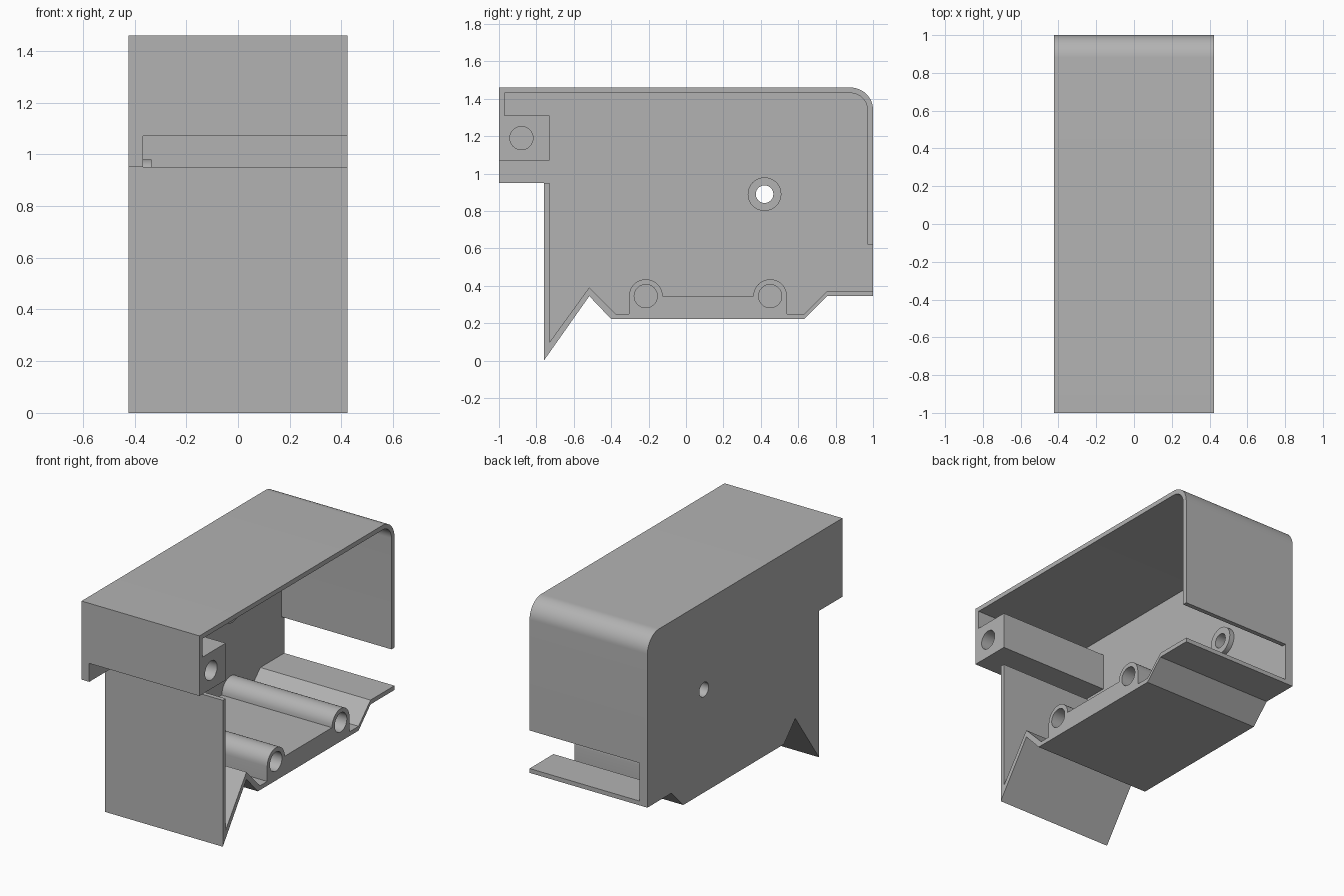
import bpy, bmesh, math

cube = bpy.data.objects.get("Cube")
if cube:
    bpy.data.objects.remove(cube, do_unlink=True)

grey = bpy.data.materials.new("plain grey")
grey.use_nodes = True
grey.diffuse_color = (0.45, 0.45, 0.45, 1)
grey.node_tree.nodes["Principled BSDF"].inputs["Base Color"].default_value = grey.diffuse_color

HALF = 0.423          # half width
INNER = -0.368        # inner face of the closed side wall
EMBED = -0.4          # shells start inside the wall so the union is clean


def arc(y, z, r, start, end, steps=16):
    """Points on an arc in the side plane, angles in degrees."""
    angles = [math.radians(start + (end - start) * i / steps) for i in range(steps + 1)]
    return [(y + r * math.cos(a), z + r * math.sin(a)) for a in angles]


def prism(name, profile, x0, x1):
    """Extrude a side profile of (y, z) points across the width."""
    bm = bmesh.new()
    face = bm.faces.new([bm.verts.new((x0, y, z)) for y, z in profile])
    out = bmesh.ops.extrude_face_region(bm, geom=[face])
    moved = [v for v in out["geom"] if isinstance(v, bmesh.types.BMVert)]
    bmesh.ops.translate(bm, verts=moved, vec=(x1 - x0, 0, 0))
    bmesh.ops.recalc_face_normals(bm, faces=bm.faces[:])
    mesh = bpy.data.meshes.new(name)
    bm.to_mesh(mesh)
    bm.free()
    mesh.materials.append(grey)
    obj = bpy.data.objects.new(name, mesh)
    bpy.context.scene.collection.objects.link(obj)
    return obj


def rod(name, y, z, r, x0, x1):
    return prism(name, arc(y, z, r, 0, 348.75, 31), x0, x1)


def combine(target, part, operation):
    """Apply a boolean and remove the used part."""
    mod = target.modifiers.new(operation, "BOOLEAN")
    mod.operation, mod.solver, mod.object = operation, "EXACT", part
    bpy.context.view_layer.update()
    graph = bpy.context.evaluated_depsgraph_get()
    mesh = bpy.data.meshes.new_from_object(target.evaluated_get(graph))
    target.modifiers.clear()
    target.data = mesh
    bpy.data.objects.remove(part, do_unlink=True)


# Outer curve of the rear corner and the zigzag underside, shared by the parts
corner = arc(0.88, 1.34, 0.12, 90, 0)
underside = [(1, 0.345), (0.755, 0.345), (0.632, 0.222), (-0.4, 0.222),
             (-0.517, 0.345), (-0.76, 0)]

# Closed side wall
housing = prism("housing", [(-0.76, 0.95), (-1, 0.95), (-1, 1.46)] + corner + underside,
                -HALF, INNER)

# Roof, rear wall, and front block in one strip
upper = [(-1, 1.07), (-1, 1.46)] + corner + [(1, 0.62), (0.97, 0.62)]
upper += arc(0.88, 1.34, 0.09, 0, 90)
upper += [(-0.97, 1.43), (-0.97, 1.31), (-0.73, 1.31), (-0.73, 1.07)]
combine(housing, prism("upper_shell", upper, EMBED, HALF), "UNION")

# Lower front wall, zigzag floor and the two tube humps
FRONT_TUBE, REAR_TUBE, TUBE_Z = -0.215, 0.45, 0.345
lower = underside[::-1] + [(1, 0.373), (0.755, 0.373), (0.632, 0.25), (0.54, 0.25)]
lower += arc(REAR_TUBE, TUBE_Z, 0.09, 0, 180)
lower += arc(FRONT_TUBE, TUBE_Z, 0.09, 0, 180)
lower += [(-0.305, 0.25), (-0.377, 0.25), (-0.517, 0.392), (-0.73, 0.098), (-0.73, 0.95),
          (-0.76, 0.95)]
combine(housing, prism("lower_shell", lower, EMBED, HALF), "UNION")

# Round boss inside the wall with a through hole
combine(housing, rod("boss", 0.42, 0.89, 0.09, EMBED, -0.335), "UNION")
combine(housing, rod("boss_hole", 0.42, 0.89, 0.047, -0.5, -0.3), "DIFFERENCE")

# Blind holes along the tubes and the front block
for y, z in [(FRONT_TUBE, TUBE_Z), (REAR_TUBE, TUBE_Z), (-0.88, 1.19)]:
    combine(housing, rod("bore", y, z, 0.062, INNER, 0.5), "DIFFERENCE")

# Smooth the round parts, keep the corners sharp
bpy.ops.object.select_all(action="DESELECT")
housing.select_set(True)
bpy.context.view_layer.objects.active = housing
bpy.ops.object.shade_smooth_by_angle(angle=math.radians(30))
